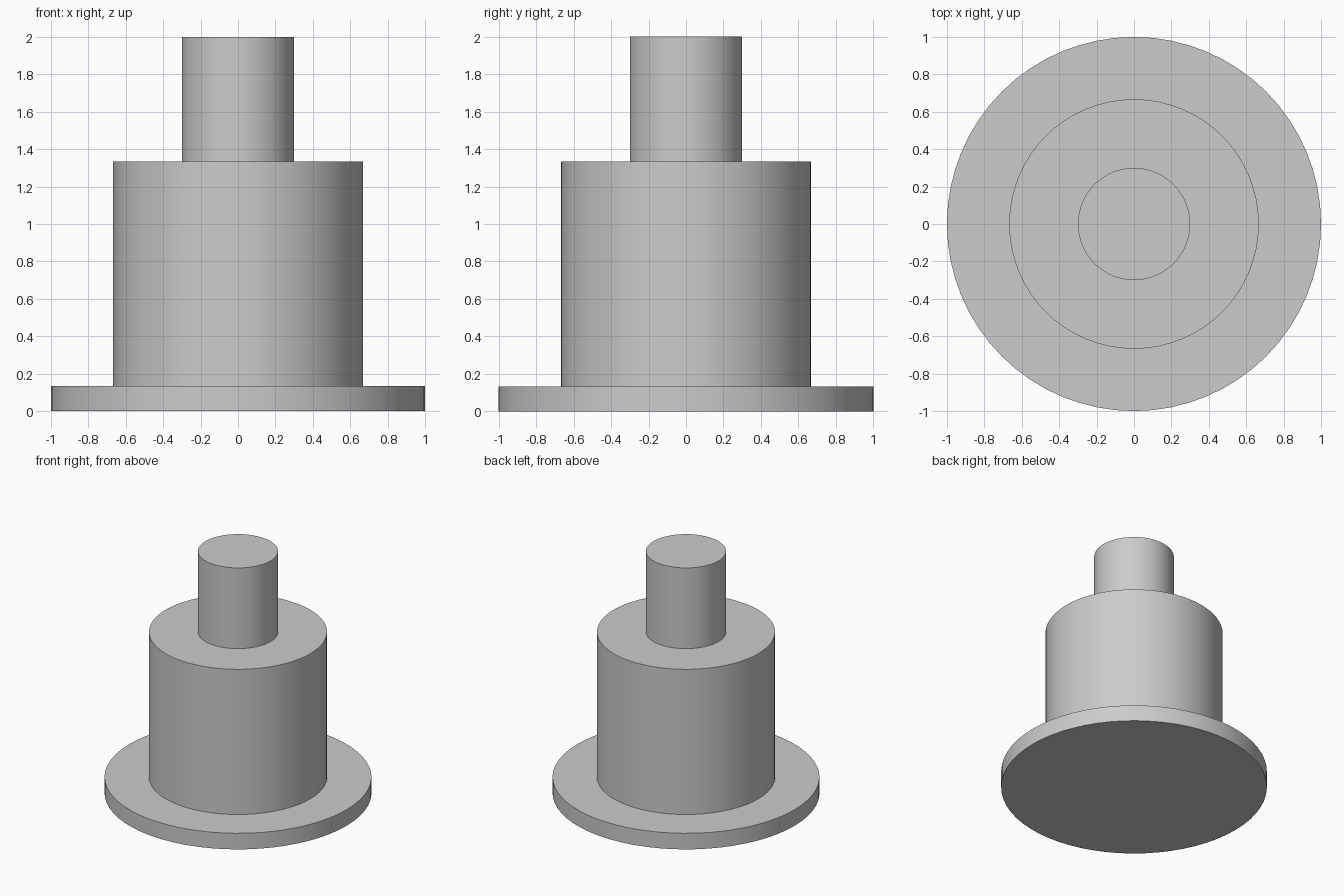
import bpy
import math

cube = bpy.data.objects.get("Cube")
if cube:
    bpy.data.objects.remove(cube, do_unlink=True)

# Single plain grey
grey = bpy.data.materials.new("plain grey")
grey.use_nodes = True
colour = (0.6, 0.6, 0.6, 1)
grey.diffuse_color = colour
grey.node_tree.nodes["Principled BSDF"].inputs["Base Color"].default_value = colour


def cylinder(name, radius, bottom, top):
    bpy.ops.mesh.primitive_cylinder_add(
        vertices=64, radius=radius, depth=top - bottom,
        location=(0, 0, (bottom + top) / 2))
    obj = bpy.context.object
    obj.name = name
    obj.data.materials.append(grey)
    bpy.ops.object.shade_smooth_by_angle(angle=math.radians(30))
    return obj


# Stepped stack: wide flange, thick body, narrow shaft
flange = cylinder("base_flange", 1.0, 0, 0.133)
body = cylinder("body", 0.667, 0.133, 1.333)
shaft = cylinder("top_shaft", 0.3, 1.333, 2.0)
